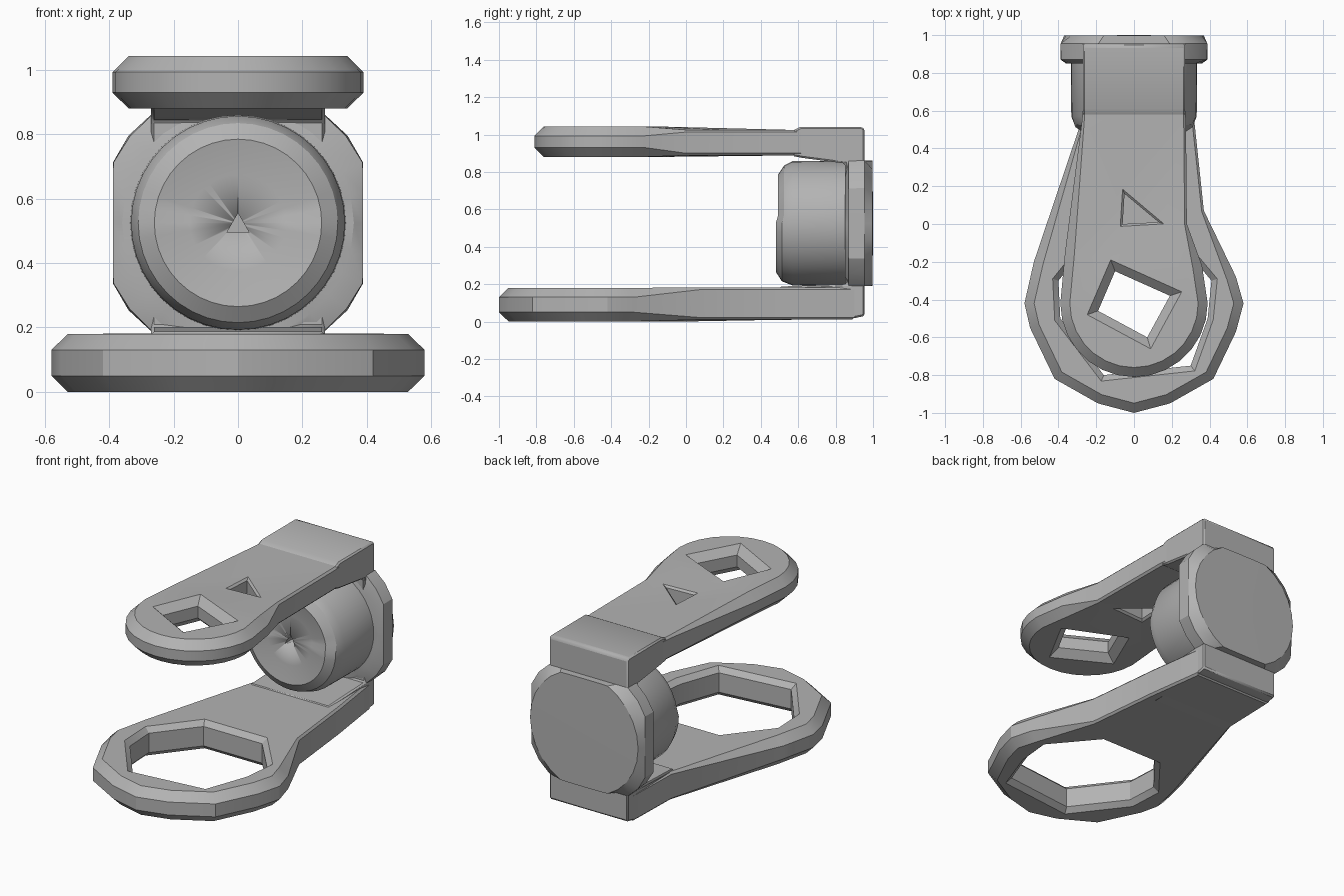
import bpy, bmesh, math
from mathutils import Vector, Matrix

cube = bpy.data.objects.get("Cube")
if cube:
    bpy.data.objects.remove(cube, do_unlink=True)

# One grey material for everything
grey = bpy.data.materials.new("plain_grey")
grey.use_nodes = True
GREY = (0.45, 0.45, 0.45, 1)
grey.diffuse_color = GREY
for node in grey.node_tree.nodes:
    if node.type == 'BSDF_PRINCIPLED':
        node.inputs["Base Color"].default_value = GREY
        node.inputs["Roughness"].default_value = 0.7


def finish(name, bm, angle=28):
    bmesh.ops.recalc_face_normals(bm, faces=bm.faces[:])
    mesh = bpy.data.meshes.new(name)
    bm.to_mesh(mesh)
    bm.free()
    mesh.materials.append(grey)
    obj = bpy.data.objects.new(name, mesh)
    bpy.context.collection.objects.link(obj)
    bpy.ops.object.select_all(action='DESELECT')
    obj.select_set(True)
    bpy.context.view_layer.objects.active = obj
    bpy.ops.object.shade_smooth_by_angle(angle=math.radians(angle))
    return obj


def inset(loop, chamfer):
    """Move a loop towards its left side, with mitred corners."""
    out = []
    for i, p in enumerate(loop):
        a = (p - loop[i - 1]).normalized()
        b = (loop[(i + 1) % len(loop)] - p).normalized()
        na, nb = Vector((-a.y, a.x)), Vector((-b.y, b.x))
        out.append(p + (na + nb) / max(1 + na.dot(nb), 0.3) * chamfer(p.y))
    return out


def slab(name, loops, front, back, split, chamfers):
    """Chamfered plate with holes; first loop is the outline.
    front and back are (low, high) heights either side of y = split."""
    bm = bmesh.new()
    caps = [[], []]
    for k, pts in enumerate(loops):
        loop = [Vector(p) for p in pts]
        area = sum(loop[i - 1].cross(loop[i]) for i in range(len(loop)))
        if (area > 0) != (k == 0):
            loop.reverse()
        size = chamfers[min(k, 1)]
        cut = lambda y: size if y < split else 0.012
        inner = inset(loop, cut)
        rings = [[], [], [], []]
        for p, q in zip(loop, inner):
            lo, hi = front if p.y < split else back
            c = cut(p.y)
            for ring, v, z in zip(rings, (q, p, p, q), (lo, lo + c, hi - c, hi)):
                ring.append(bm.verts.new((v.x, v.y, z)))
        n = len(loop)
        for low, high in zip(rings, rings[1:]):
            for i in range(n):
                j = (i + 1) % n
                bm.faces.new((low[i], low[j], high[j], high[i]))
        for cap, ring in zip(caps, (rings[0], rings[3])):
            cap += [bm.edges.get((ring[i - 1], ring[i])) for i in range(n)]
    for cap, z in zip(caps, (-1, 1)):
        bmesh.ops.triangle_fill(bm, use_beauty=True, use_dissolve=False,
                                edges=cap, normal=(0, 0, z))
    return finish(name, bm)


def lathe(name, profile, steps, shape=None):
    """Turn (radius, y) points about the y axis at the drum height."""
    bm = bmesh.new()
    verts = [bm.verts.new((r, y, 0)) for r, y in profile]
    edges = [bm.edges.new(pair) for pair in zip(verts, verts[1:])]
    bmesh.ops.spin(bm, geom=verts + edges, axis=(0, 1, 0), cent=(0, 0, 0),
                   angle=math.tau, steps=steps)
    bmesh.ops.remove_doubles(bm, verts=bm.verts[:], dist=0.0005)
    for v in bm.verts:
        if shape:
            shape(v.co)
        v.co.z += 0.525
    return finish(name, bm)


# Upper arm: straight bar ending in a rounded loop
arc = [(0.39 * math.cos(math.pi * i / 14), -0.42 - 0.39 * math.sin(math.pi * i / 14))
       for i in range(15)]
upper = arc + [(-0.365, -0.15), (-0.275, 0.55), (-0.26, 0.75),
               (0.26, 0.75), (0.275, 0.55), (0.28, 0.0), (0.36, -0.22)]
loop_hole = [(-0.1, -0.25), (0.19, -0.38), (0.07, -0.6), (-0.19, -0.46)]
wedge_hole = [(-0.05, 0.16), (0.13, 0.01), (-0.06, 0.0)]
slab("upper_arm", [upper, loop_hole, wedge_hole],
     (0.88, 1.043), (0.888, 1.025), -0.06, (0.05, 0.045))

# Lower arm: wider bar with a large faceted loop
lower = [(0.27, 0.9), (-0.27, 0.9), (-0.28, 0.54), (-0.53, -0.2), (-0.58, -0.42),
         (-0.55, -0.55), (-0.42, -0.82), (-0.19, -0.95), (0, -1), (0.19, -0.95),
         (0.42, -0.82), (0.54, -0.57), (0.58, -0.42), (0.54, -0.28),
         (0.37, 0.07), (0.32, 0.54)]
big_hole = [(-0.2, -0.05), (0.2, -0.05), (0.41, -0.3), (0.39, -0.5),
            (0.3, -0.75), (-0.16, -0.8), (-0.39, -0.5), (-0.4, -0.3)]
slab("lower_arm", [lower, big_hole],
     (0.0, 0.18), (0.01, 0.182), 0.06, (0.05, 0.03))

# Bracket joining both arms at the back
bracket = [(0.955, 0.03), (0.955, 1.03), (0.94, 1.04), (0.61, 1.04), (0.57, 1.02),
           (0.57, 0.885), (0.62, 0.875), (0.85, 0.845), (0.86, 0.2),
           (0.5, 0.187), (0.5, 0.008), (0.9, 0.018)]
bm = bmesh.new()
side = bm.faces.new([bm.verts.new((-0.27, y, z)) for y, z in bracket])
moved = bmesh.ops.extrude_face_region(bm, geom=[side], use_keep_orig=True)["geom"]
bmesh.ops.translate(bm, vec=(0.54, 0, 0),
                    verts=[g for g in moved if isinstance(g, bmesh.types.BMVert)])
body = finish("back_bracket", bm)
bevel = body.modifiers.new("edge", 'BEVEL')
bevel.width = 0.01
bevel.segments = 1
bevel.limit_method = 'ANGLE'


# Back plate: chamfered disc with flattened sides, top and bottom
def flatten(co):
    co.x = max(-0.388, min(0.388, co.x))
    co.z = max(-0.335, min(0.335, co.z))


lathe("back_plate", [(0, 0.85), (0.36, 0.85), (0.43, 0.87), (0.435, 0.955),
                     (0.37, 0.997), (0, 1.0)], 28, flatten)


# Drum with a dished face whose lower half stands proud
def step_face(co):
    if co.y < 0.54 and co.z < 0.001:
        co.y -= 0.012


drum = lathe("drum", [(0, 0.525), (0.15, 0.512), (0.26, 0.492), (0.31, 0.525),
                      (0.332, 0.57), (0.335, 0.87), (0, 0.87)], 40, step_face)

# Small triangular notch in the drum face
bm = bmesh.new()
bmesh.ops.create_cone(bm, cap_ends=True, segments=3, radius1=0.04, radius2=0.04, depth=0.2)
tip = max(bm.verts, key=lambda v: v.co.y).co
turn = math.pi / 2 - math.atan2(tip.y, tip.x)
bmesh.ops.transform(bm, verts=bm.verts[:], matrix=Matrix.Translation((0, 0.53, 0.515))
                    @ Matrix.Rotation(math.pi / 2, 4, 'X') @ Matrix.Rotation(turn, 4, 'Z'))
cutter = finish("notch_cutter", bm)
cutter.hide_render = True
cut = drum.modifiers.new("notch", 'BOOLEAN')
cut.operation = 'DIFFERENCE'
cut.object = cutter
bpy.context.view_layer.objects.active = drum
bpy.ops.object.modifier_apply(modifier="notch")
bpy.data.objects.remove(cutter, do_unlink=True)
